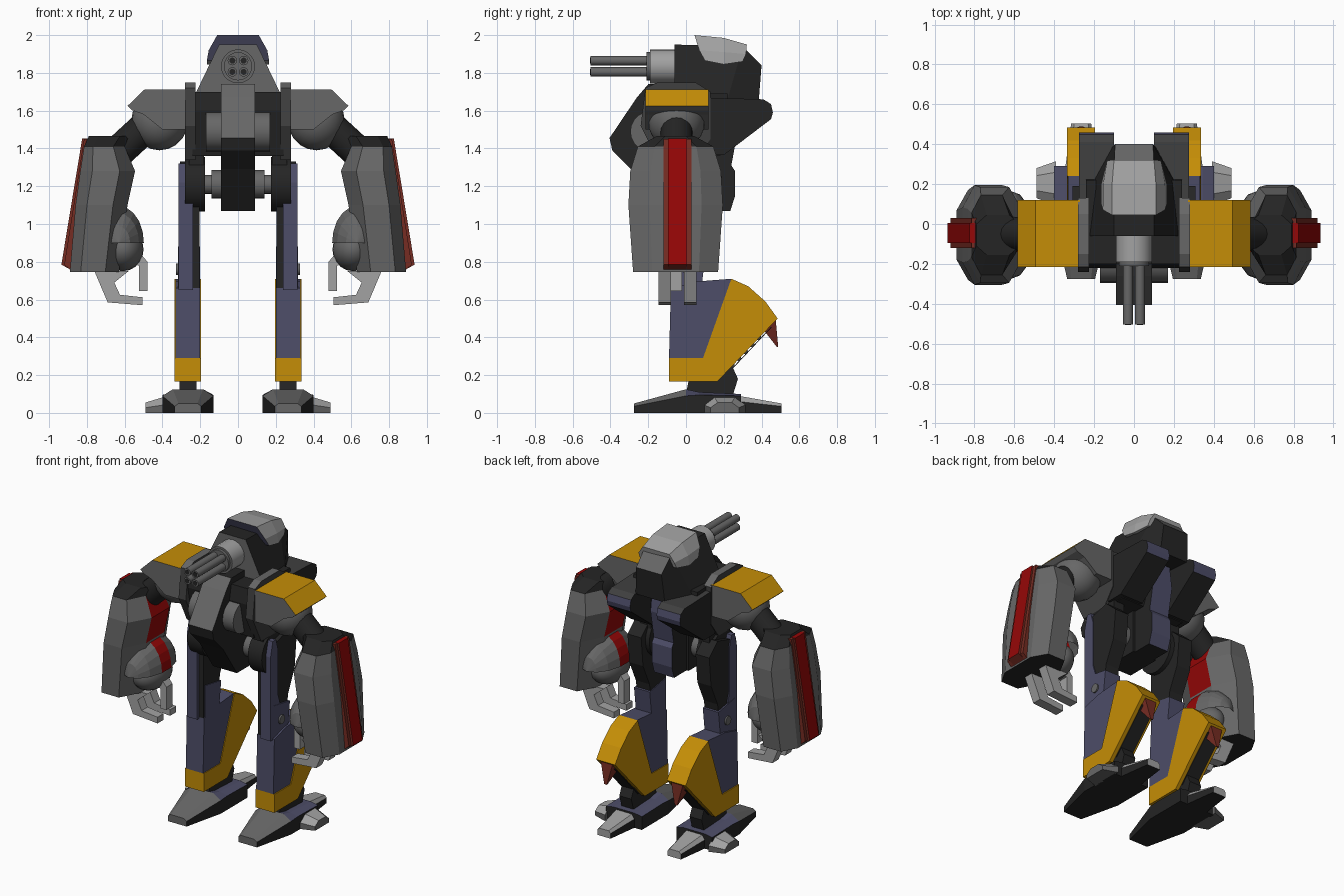
import bpy, bmesh, math
from mathutils import Vector, Matrix

cube = bpy.data.objects.get("Cube")
if cube:
    bpy.data.objects.remove(cube, do_unlink=True)

COLOURS = {
    "light_gray": (0.36, 0.36, 0.36), "mid_gray": (0.135, 0.135, 0.135),
    "charcoal": (0.05, 0.05, 0.05), "black": (0.018, 0.018, 0.018),
    "slate_blue": (0.075, 0.075, 0.14), "yellow": (0.56, 0.27, 0.002),
    "red": (0.3, 0.002, 0.002), "rust": (0.18, 0.025, 0.016),
}
MATS = {}
for label, rgb in COLOURS.items():
    m = bpy.data.materials.new(label)
    m.use_nodes = True
    m.diffuse_color = (*rgb, 1)
    shader = next(n for n in m.node_tree.nodes if n.type == "BSDF_PRINCIPLED")
    shader.inputs["Base Color"].default_value = (*rgb, 1)
    MATS[label] = m


def finish(name, bm, mat, rule=None, smooth=False, pair=False):
    """Turn a bmesh into one object, or a mirrored left and right pair."""
    bmesh.ops.recalc_face_normals(bm, faces=bm.faces)
    bm.normal_update()
    slots = [mat]
    for f in bm.faces:
        colour = (rule and rule(f.normal, f.calc_center_median())) or mat
        if colour not in slots:
            slots.append(colour)
        f.material_index = slots.index(colour)
    for side in (("left_", "right_") if pair else ("",)):
        if side == "right_":
            bmesh.ops.scale(bm, vec=(-1, 1, 1), verts=bm.verts)
            bmesh.ops.reverse_faces(bm, faces=bm.faces)
        me = bpy.data.meshes.new(side + name)
        bm.to_mesh(me)
        for s in slots:
            me.materials.append(MATS[s])
        if smooth:
            me.shade_smooth()
            me.set_sharp_from_angle(angle=math.radians(40))
        bpy.context.collection.objects.link(bpy.data.objects.new(side + name, me))
    bm.free()


def loft(name, rings, mat, rule=None, pair=False):
    """Skin a series of equal point rings and cap both ends."""
    bm = bmesh.new()
    rows = [[bm.verts.new(p) for p in ring] for ring in rings]
    for a, b in zip(rows, rows[1:]):
        for i in range(len(a)):
            j = (i + 1) % len(a)
            bm.faces.new((a[i], a[j], b[j], b[i]))
    bm.faces.new(rows[0])
    bm.faces.new(rows[-1])
    finish(name, bm, mat, rule, False, pair)


def prism(name, axis, lo, hi, pts, mat, rule=None, pair=False):
    """Extrude a profile along x (y, z points) or along y (x, z points)."""
    place = {"x": lambda d, p: (d, p[0], p[1]), "y": lambda d, p: (p[0], d, p[1])}[axis]
    loft(name, [[place(d, p) for p in pts] for d in (lo, hi)], mat, rule, pair)


def tube(name, start, end, radius, mat, pair=False, sides=20, rule=None):
    a, b = Vector(start), Vector(end)
    turn = (b - a).to_track_quat("Z", "Y").to_matrix().to_4x4()
    bm = bmesh.new()
    bmesh.ops.create_cone(bm, cap_ends=True, segments=sides, radius1=radius, radius2=radius,
                          depth=(b - a).length, matrix=Matrix.Translation((a + b) / 2) @ turn)
    finish(name, bm, mat, rule, True, pair)


def ball(name, centre, size, mat, rule=None, floor=None, rings=12, smooth=True):
    """Ellipsoid with its poles along y, optionally cut flat underneath."""
    bm = bmesh.new()
    bmesh.ops.create_uvsphere(bm, u_segments=20, v_segments=rings, radius=1,
                              matrix=Matrix.Translation(centre) @ Matrix.Diagonal((*size, 1))
                              @ Matrix.Rotation(math.pi / 2, 4, "X"))
    if floor is not None:
        geom = bm.verts[:] + bm.edges[:] + bm.faces[:]
        cut = bmesh.ops.bisect_plane(bm, geom=geom, plane_co=(0, 0, floor),
                                     plane_no=(0, 0, 1), clear_inner=True)["geom_cut"]
        bmesh.ops.holes_fill(bm, edges=[e for e in cut if isinstance(e, bmesh.types.BMEdge)])
    finish(name, bm, mat, rule, smooth, True)


def symmetric(half):
    return half + [(-x, y, z) for x, y, z in reversed(half)]


# Feet: hexagonal section lofted from front toe to heel toe
def foot_ring(y, wide, side, deck, top):
    half = [(wide, y, 0), (wide, y, side), (deck, y, top)]
    return [(x + 0.265, b, c) for x, b, c in symmetric(half)]


def foot_rule(n, c):
    if n.z > 0.3:
        return "mid_gray" if c.y < 0 else "slate_blue"
    return "mid_gray" if n.y < -0.9 else None


loft("foot", [foot_ring(-0.275, 0.07, 0.035, 0.05, 0.05), foot_ring(0, 0.135, 0.09, 0.08, 0.125),
              foot_ring(0.07, 0.135, 0.095, 0.08, 0.11), foot_ring(0.29, 0.135, 0.09, 0.08, 0.1)],
     "black", foot_rule, True)
loft("heel_toe", [foot_ring(0.28, 0.08, 0.06, 0.06, 0.09), foot_ring(0.505, 0.05, 0.035, 0.035, 0.05)],
     "black", lambda n, c: "light_gray" if n.z > 0.2 or n.y > 0.8 else None, True)
loft("side_toe", [[(x, 0.205 - w, 0), (x, 0.205 - w, h / 2), (x, 0.205 - w / 2, h), (x, 0.205 + w / 2, h),
                   (x, 0.205 + w, h / 2), (x, 0.205 + w, 0)] for x, w, h in ((0.39, 0.11, 0.085), (0.49, 0.075, 0.055))],
     "mid_gray", lambda n, c: "light_gray" if n.z > 0.3 else None, True)

# Lower legs
prism("ankle", "x", 0.22, 0.31, [(0, 0.1), (0.02, 0.2), (0.23, 0.28), (0.275, 0.18), (0.25, 0.1)], "black", pair=True)
prism("shin_plate", "x", 0.2, 0.33, [(-0.09, 0.29), (0.09, 0.29), (0.24, 0.71), (0.05, 0.695), (-0.08, 0.66)],
      "slate_blue", pair=True)
prism("calf_armor", "x", 0.195, 0.337, [(-0.09, 0.165), (0.165, 0.165), (0.485, 0.5), (0.42, 0.59), (0.33, 0.67),
                                        (0.24, 0.71), (0.09, 0.29), (-0.09, 0.29)], "yellow", pair=True)
prism("calf_vent", "x", 0.215, 0.315, [(0.2, 0.19), (0.45, 0.455), (0.453, 0.452), (0.203, 0.187)], "black", pair=True)
for i in range(5):
    y, z = 0.242 + i * 0.035, 0.253 + i * 0.037
    tube("vent_rib", (0.225, y, z), (0.305, y, z), 0.016, "charcoal", True, 8)
loft("calf_spike", [[(0.22, 0.41, 0.44), (0.31, 0.41, 0.44), (0.31, 0.475, 0.495), (0.22, 0.475, 0.495)],
                    [(0.255, 0.48, 0.35), (0.275, 0.48, 0.35), (0.275, 0.488, 0.35), (0.255, 0.488, 0.35)]],
     "rust", pair=True)

# Thighs and hips
prism("thigh_frame", "x", 0.205, 0.308, [(-0.08, 0.65), (0.06, 0.65), (0.1, 0.9), (0.17, 1.05), (0.19, 1.25),
                                         (0.1, 1.33), (-0.08, 1.28)], "black", pair=True)
prism("thigh_plate", "x", 0.238, 0.315, [(-0.1, 0.65), (0, 0.65), (0, 0.88), (-0.02, 0.94), (-0.02, 1.25),
                                         (-0.04, 1.32), (-0.075, 1.32), (-0.1, 1.22)], "slate_blue", pair=True)
prism("knee_guard", "x", 0.2, 0.318, [(-0.07, 0.65), (0.08, 0.65), (0.105, 0.85), (-0.07, 0.88)],
      "slate_blue", pair=True)
tube("knee_bolt", (0.3, 0.01, 0.76), (0.328, 0.01, 0.76), 0.03, "mid_gray", True, 12)
tube("hip_disc", (0.175, 0, 1.21), (0.28, 0, 1.21), 0.145, "black", True)
prism("hip_link", "x", 0.18, 0.26, [(-0.1, 1.25), (0.12, 1.25), (0.12, 1.42), (-0.1, 1.42)], "black", pair=True)
tube("hip_axle", (-0.18, 0, 1.21), (0.18, 0, 1.21), 0.05, "mid_gray")
tube("hip_sleeve", (-0.14, 0, 1.21), (0.14, 0, 1.21), 0.075, "mid_gray")

# Torso
prism("torso", "x", -0.24, 0.24, [(-0.2, 1.7), (-0.22, 1.6), (-0.17, 1.36), (0.18, 1.36), (0.24, 1.5), (0.22, 1.69)], "black")
prism("nose_beam", "x", -0.09, 0.09, [(-0.2, 1.74), (-0.26, 1.67), (-0.405, 1.455), (-0.39, 1.39), (-0.29, 1.29),
                                      (-0.14, 1.07), (0.1, 1.07), (0.1, 1.74)], "black",
      lambda n, c: "mid_gray" if n.y < -0.3 and n.z > 0.1 else None)
tube("chest_roller", (-0.17, -0.19, 1.49), (0.17, -0.19, 1.49), 0.105, "mid_gray")
prism("tail_panel", "x", -0.075, 0.075, [(0, 1.07), (0.235, 1.07), (0.26, 1.15), (0.26, 1.28), (0.24, 1.31),
                                         (0.275, 1.5), (0.25, 1.69), (0, 1.69)], "black",
      lambda n, c: "slate_blue" if n.y > 0.5 else None)
prism("rear_pod", "x", 0.1, 0.275, [(0.08, 1.67), (0.41, 1.66), (0.45, 1.635), (0.46, 1.59), (0.45, 1.555),
                                    (0.2, 1.365), (0.08, 1.365)], "black",
      lambda n, c: "slate_blue" if n.y > 0.7 and c.z > 1.56 else ("charcoal" if n.z > 0.5 else None), True)
prism("side_plate", "x", 0.225, 0.28, [(-0.24, 1.52), (-0.215, 1.72), (-0.15, 1.75), (0.05, 1.75), (0.13, 1.7),
                                       (0.13, 1.45), (0.05, 1.34), (-0.15, 1.34)], "charcoal",
      lambda n, c: "mid_gray" if n.z > 0.8 else None, True)

# Head with cowl and four-barrel gun
loft("head", [symmetric([(wb, y, zb), (wt, y + lean, zt)]) for y, wb, zb, wt, zt, lean in
              ((-0.06, 0.225, 1.69, 0.1, 1.95, 0), (0.22, 0.2, 1.66, 0.1, 1.94, 0.08), (0.385, 0.11, 1.65, 0.095, 1.84, 0.015))],
     "black", lambda n, c: "mid_gray" if n.y < -0.9 or (c.y > 0.3 and n.z > 0.5) else None)
loft("head_cowl", [symmetric(r) for r in (
    [(0.165, 0.1, 1.865), (0.155, 0.07, 1.92), (0.11, 0.045, 2)],
    [(0.165, 0.2, 1.845), (0.155, 0.2, 1.91), (0.11, 0.2, 1.985)],
    [(0.14, 0.3, 1.86), (0.135, 0.318, 1.9), (0.1, 0.322, 1.95)])],
     "light_gray", lambda n, c: "slate_blue" if n.y < -0.7 else None)
tube("gun_base", (0, -0.19, 1.835), (0, -0.04, 1.835), 0.09, "light_gray",
     rule=lambda n, c: "mid_gray" if n.y < -0.9 else None)
tube("gun_collar", (0, -0.21, 1.835), (0, -0.19, 1.835), 0.075, "mid_gray")
for x in (-0.03, 0.03):
    for z in (1.805, 1.865):
        tube("gun_barrel", (x, -0.505, z), (x, -0.2, z), 0.025, "mid_gray", sides=12)
        tube("gun_bore", (x, -0.507, z), (x, -0.5, z), 0.016, "black", sides=12)

# Shoulders and upper arms
prism("shoulder_armor", "y", -0.215, 0.12, [(0.27, 1.712), (0.495, 1.712), (0.585, 1.625), (0.56, 1.602),
                                            (0.5, 1.58), (0.4, 1.5), (0.27, 1.5)], "mid_gray",
      lambda n, c: "yellow" if n.z > 0.5 else None, True)
ball("shoulder_ball", (0.415, -0.05, 1.545), (0.15, 0.15, 0.155), "mid_gray")
tube("upper_arm", (0.44, -0.05, 1.56), (0.69, -0.05, 1.33), 0.085, "black", True)


# Forearms: octagonal shell, outer strip, wrist dome and ball
def arm_ring(z, inner, outer, deep):
    w = outer - inner
    half = [(inner, 0.4), (inner + w * 0.28, 1), (outer - w * 0.22, 1), (outer, 0.55)]
    return [(x, -0.055 - k * deep, z) for x, k in half] + [(x, -0.055 + k * deep, z) for x, k in reversed(half)]


def arm_rule(n, c):
    if c.z > 1.42 or n.z < -0.9:
        return "black"
    return "red" if n.x < -0.75 and abs(n.y) < 0.2 and c.z > 1 else None


loft("forearm", [arm_ring(1.465, 0.56, 0.79, 0.1), arm_ring(1.41, 0.6, 0.815, 0.2), arm_ring(1.28, 0.545, 0.835, 0.24),
                 arm_ring(1.1, 0.585, 0.86, 0.25), arm_ring(0.745, 0.63, 0.89, 0.225)], "mid_gray", arm_rule, True)
prism("strip_frame", "y", -0.12, 0.03, [(0.78, 1.45), (0.815, 1.45), (0.92, 0.785), (0.885, 0.755), (0.82, 0.78)],
      "rust", pair=True)
prism("strip_panel", "y", -0.095, 0.005, [(0.78, 1.452), (0.825, 1.452), (0.935, 0.785), (0.89, 0.76), (0.82, 0.785)],
      "rust", lambda n, c: "red" if n.x > 0.5 or n.z > 0.8 else None, True)
ball("wrist_dome", (0.63, -0.055, 0.9), (0.135, 0.225, 0.2), "mid_gray",
     lambda n, c: "red" if abs(c.y + 0.055) < 0.05 and n.z > -0.5 else None, 0.9, 7, False)
ball("wrist_ball", (0.61, -0.055, 0.865), (0.11, 0.16, 0.115), "mid_gray")

# Hands: two outer fingers and a thumb between them
for lo in (-0.145, -0.01):
    prism("finger", "y", lo, lo + 0.065, [(0.76, 0.75), (0.69, 0.585), (0.505, 0.57), (0.505, 0.612), (0.625, 0.625),
                                          (0.655, 0.69), (0.58, 0.75)], "light_gray", pair=True)
prism("thumb", "y", -0.085, -0.02, [(0.62, 0.87), (0.545, 0.88), (0.48, 0.8), (0.48, 0.645), (0.525, 0.645),
                                    (0.525, 0.78), (0.62, 0.8)], "light_gray", pair=True)
